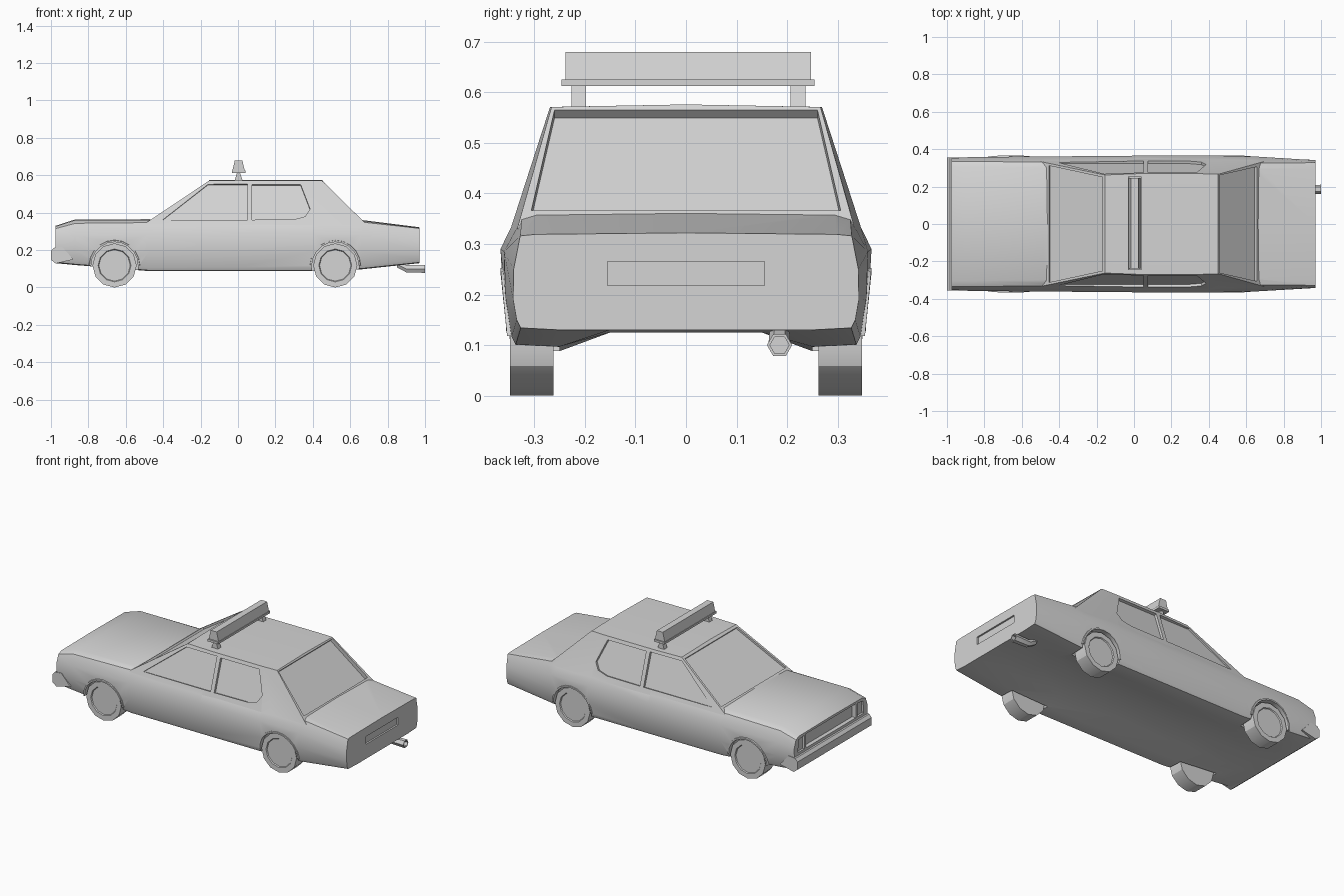
import bpy, bmesh, math
from mathutils import Vector

cube = bpy.data.objects.get("Cube")
if cube:
    bpy.data.objects.remove(cube, do_unlink=True)

GREY = (0.66, 0.66, 0.66, 1)
paint = bpy.data.materials.new("plain grey")
paint.use_nodes = True
paint.diffuse_color = GREY
paint.node_tree.nodes["Principled BSDF"].inputs["Base Color"].default_value = GREY


def finish(name, bm):
    bmesh.ops.remove_doubles(bm, verts=bm.verts, dist=1e-5)
    bmesh.ops.recalc_face_normals(bm, faces=bm.faces)
    mesh = bpy.data.meshes.new(name)
    bm.to_mesh(mesh)
    bm.free()
    mesh.materials.append(paint)
    ob = bpy.data.objects.new(name, mesh)
    bpy.context.collection.objects.link(ob)
    smooth(ob)
    return ob


def smooth(ob):
    bpy.ops.object.select_all(action='DESELECT')
    ob.select_set(True)
    bpy.context.view_layer.objects.active = ob
    bpy.ops.object.shade_smooth_by_angle(angle=math.radians(30))


def loft(bm, rings):
    """Skin closed rings of points and cap both ends."""
    rows = [[bm.verts.new(p) for p in ring] for ring in rings]
    n = len(rows[0])
    for a, b in zip(rows, rows[1:]):
        for i in range(n):
            j = (i + 1) % n
            bm.faces.new((a[i], a[j], b[j], b[i]))
    bm.faces.new(rows[0])
    bm.faces.new(rows[-1])


def slab(bm, points, normal, depth, outside=0.05):
    """Prism through a flat outline, from depth below it to outside above."""
    n = Vector(normal).normalized()
    loft(bm, [[Vector(p) + n * d for p in points] for d in (-depth, outside)])


def combine(ob, other, operation):
    """Bake a boolean of other into ob and discard other."""
    other.hide_render = True
    mod = ob.modifiers.new("combine", 'BOOLEAN')
    mod.operation, mod.solver, mod.object = operation, 'EXACT', other
    graph = bpy.context.evaluated_depsgraph_get()
    mesh = bpy.data.meshes.new_from_object(ob.evaluated_get(graph))
    ob.modifiers.clear()
    ob.data = mesh
    bpy.data.objects.remove(other, do_unlink=True)
    smooth(ob)


def circle(x, y, z, r, n):
    turns = [math.tau * i / n - math.pi / 2 for i in range(n)]
    return [(x + r * math.cos(t), y, z + r * math.sin(t)) for t in turns]


def box_y(name, outline, y0, y1):
    """Side outline in x and z stretched across the car."""
    bm = bmesh.new()
    loft(bm, [[(x, y, z) for x, z in outline] for y in (y0, y1)])
    return finish(name, bm)


# Body shell: x, sill z, sill y, widest y and z, shoulder y and z, deck z
stations = [
    (-0.975, 0.13, 0.343, 0.352, 0.27, 0.335, 0.315, 0.330),
    (-0.87, 0.12, 0.345, 0.358, 0.28, 0.335, 0.343, 0.364),
    (-0.48, 0.088, 0.347, 0.361, 0.285, 0.330, 0.347, 0.365),
    (0.0, 0.088, 0.348, 0.365, 0.29, 0.337, 0.353, 0.360),
    (0.40, 0.088, 0.348, 0.367, 0.29, 0.335, 0.356, 0.363),
    (0.66, 0.097, 0.345, 0.360, 0.285, 0.325, 0.350, 0.361),
    (0.97, 0.13, 0.335, 0.341, 0.25, 0.328, 0.316, 0.322),
]
rings = []
for x, zb, yb, ym, zm, ys, zs, zt in stations:
    floor = max(zb, 0.125)
    half = [(0.15, floor), (0.25, zb), (yb - 0.008, zb + 0.004), (yb, zb + 0.02),
            ((yb + ym) / 2 + 0.004, (zb + zm) / 2), (ym, zm), (ys, zs), (ys - 0.03, zt - 0.003)]
    rings.append([(x, y, z) for y, z in half] + [(x, 0, zt)]
                 + [(x, -y, z) for y, z in reversed(half)] + [(x, 0, floor)])
bm = bmesh.new()
loft(bm, rings)
body = finish("body_shell", bm)

# Cabin: tapered block with a lightly crowned roof, fused to the body
Z0, Z1, Y0, Y1 = 0.33, 0.571, 0.347, 0.267
FRONT, REAR = (-0.515, -0.155), (0.695, 0.45)
section = [(FRONT[0], 0.337, FRONT[1], 0.262), (0.0, Y0, 0.02, Y1 + 0.002),
           (0.40, Y0, 0.36, Y1 + 0.002), (REAR[0], 0.334, REAR[1], 0.266)]
bm = bmesh.new()
loft(bm, [[(xb, -yb, Z0), (xt, -yt, Z1), (xt, 0, Z1 + 0.005), (xt, yt, Z1), (xb, yb, Z0)]
          for xb, yb, xt, yt in section])
combine(body, finish("cabin", bm), 'UNION')

# Wheel wells, grille, lamp and plate recesses
WHEELS = (-0.66, 0.52)
R = 0.118
cut = bmesh.new()
for s in (1, -1):
    for wx in WHEELS:
        loft(cut, [circle(wx, s * y, R, 0.128, 20) for y in (0.25, 0.45)])
    slab(cut, [(-0.975, s * y, z) for y, z in
               ((0.255, 0.23), (0.315, 0.23), (0.31, 0.306), (0.255, 0.312))], (-1, 0, 0), 0.012)
slab(cut, [(-0.975, y, z) for y, z in
           ((-0.24, 0.23), (0.24, 0.23), (0.24, 0.315), (-0.24, 0.315))], (-1, 0, 0), 0.025)
slab(cut, [(0.97, y, z) for y, z in
           ((-0.155, 0.218), (0.155, 0.218), (0.155, 0.265), (-0.155, 0.265))], (1, 0, 0), 0.01)

# Side window recesses
SLOPE = (Y0 - Y1) / (Z1 - Z0)
front_pane = [(-0.405, 0.362), (-0.16, 0.553), (0.05, 0.553), (0.05, 0.362)]
rear_pane = [(0.075, 0.362), (0.075, 0.55), (0.335, 0.55), (0.385, 0.42),
             (0.36, 0.38), (0.30, 0.364)]
for s in (1, -1):
    for pane in (front_pane, rear_pane):
        slab(cut, [(x, s * (Y0 - (z - Z0) * SLOPE), z) for x, z in pane],
             (0, s, SLOPE), 0.014)


def screen(x_low, x_high, y_low, y_high, z_low, z_high, depth):
    """Recess on the sloping front or back of the cabin."""
    pts = []
    for y, z in ((-y_low, z_low), (y_low, z_low), (y_high, z_high), (-y_high, z_high)):
        pts.append((x_low + (x_high - x_low) * (z - Z0) / (Z1 - Z0), y, z))
    side = 1 if x_low > 0 else -1
    slab(cut, pts, (side * (Z1 - Z0), 0, abs(x_high - x_low)), depth)


# Windscreen and rear glass
screen(*FRONT, 0.312, 0.25, 0.37, 0.562, 0.012)
screen(*REAR, 0.306, 0.26, 0.366, 0.565, 0.022)
combine(body, finish("recess_cutter", cut), 'DIFFERENCE')

# Front bumper
box_y("front_bumper", [(-0.88, 0.15), (-0.975, 0.128), (-1.0, 0.148), (-1.0, 0.195),
                       (-0.985, 0.212), (-0.94, 0.217)], -0.356, 0.356)

# Wheels and arch lips
tread = [(0, 0.262), (R, 0.262), (R, 0.348), (0.088, 0.348), (0.084, 0.342), (0, 0.342)]
for s, side in ((1, "far"), (-1, "near")):
    for wx, end in zip(WHEELS, ("front", "rear")):
        bm = bmesh.new()
        hub = [bm.verts.new((wx, s * tread[k][1], R)) for k in (0, -1)]
        rows = [[bm.verts.new(p) for p in circle(wx, s * y, R, r, 12)] for r, y in tread[1:-1]]
        for i in range(12):
            j = (i + 1) % 12
            for a, b in zip(rows, rows[1:]):
                bm.faces.new((a[i], a[j], b[j], b[i]))
            bm.faces.new((hub[0], rows[0][i], rows[0][j]))
            bm.faces.new((hub[1], rows[-1][i], rows[-1][j]))
        finish(f"{side}_{end}_wheel", bm)

        bm = bmesh.new()
        arc = []
        for i in range(11):
            t = math.pi * i / 10
            out = 0.354 + 0.013 * math.sin(t)
            arc.append([(wx + r * math.cos(t), s * y, R + r * math.sin(t)) for r, y in
                        ((0.125, 0.33), (0.125, out), (0.134, out), (0.142, 0.33))])
        loft(bm, arc)
        finish(f"{side}_{end}_arch_lip", bm)

# Roof light bar on two feet
box_y("light_bar_tray", [(-0.033, 0.612), (0.039, 0.612), (0.039, 0.625), (-0.033, 0.625)],
      -0.246, 0.254)
box_y("light_bar_lens", [(-0.03, 0.624), (0.036, 0.624), (0.023, 0.68), (-0.017, 0.68)],
      -0.238, 0.247)
for side, y in (("far", 0.207), ("near", -0.227)):
    box_y(side + "_light_bar_foot", [(-0.019, 0.57), (0.025, 0.57), (0.011, 0.614),
                                     (-0.005, 0.614)], y, y + 0.029)

# Exhaust: six-sided hollow pipe bent down from the floor
bm = bmesh.new()
path = [(0.85, 0.125, 0.02), (0.90, 0.10, 0.022), (1.0, 0.10, 0.025),
        (1.0, 0.10, 0.019), (0.95, 0.10, 0.019)]
loft(bm, [[(x, 0.185 + r * math.cos(k * math.pi / 3), z + r * math.sin(k * math.pi / 3))
           for k in range(6)] for x, z, r in path])
finish("exhaust_pipe", bm)
